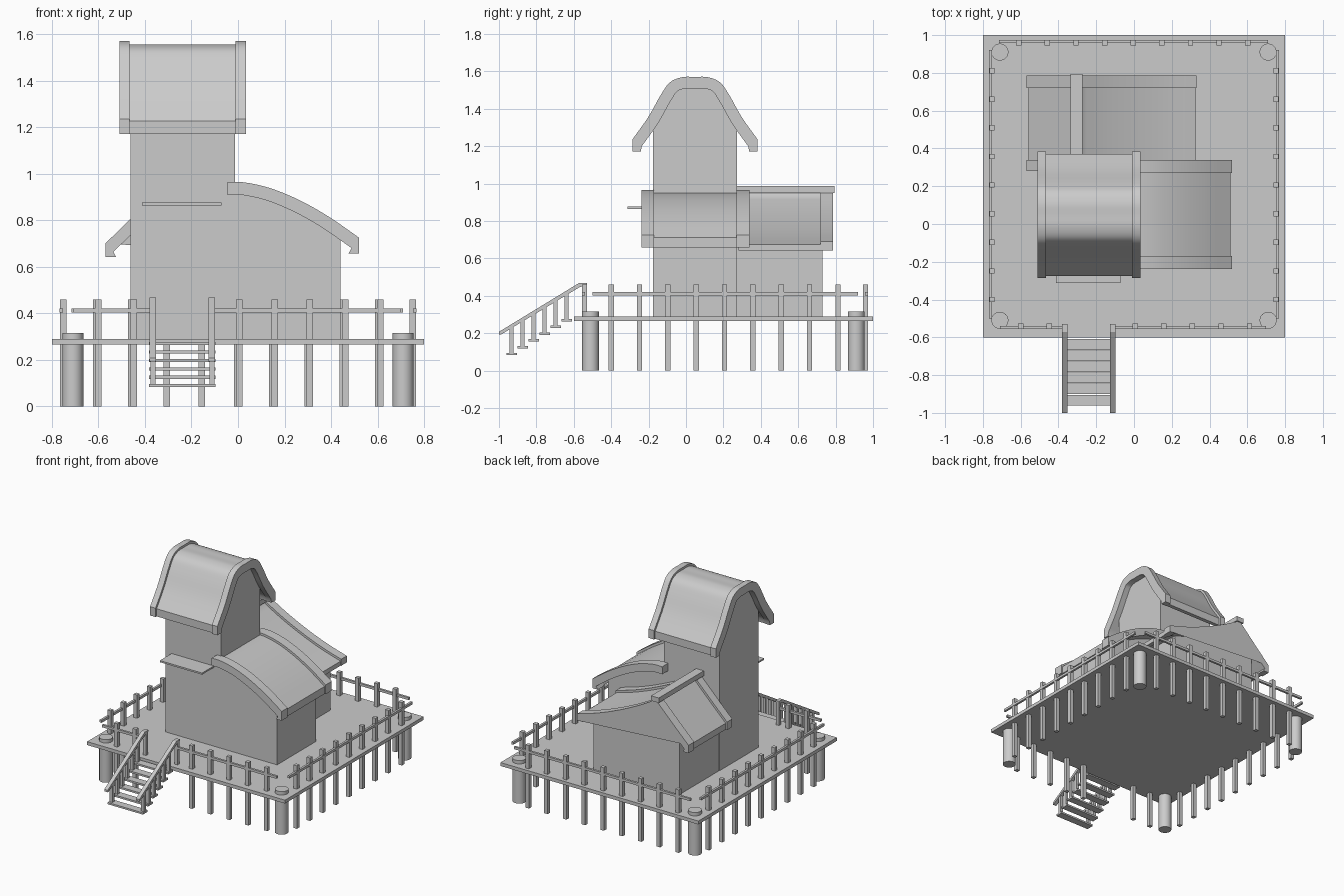
import bpy, bmesh, math
from mathutils import Vector

if "Cube" in bpy.data.objects:
    bpy.data.objects.remove(bpy.data.objects["Cube"])

mat = bpy.data.materials.new("plain_grey")
mat.diffuse_color = (0.6, 0.6, 0.6, 1)
mat.use_nodes = True
mat.node_tree.nodes["Principled BSDF"].inputs["Base Color"].default_value = mat.diffuse_color


def finish(name, bm, smooth=False):
    bmesh.ops.recalc_face_normals(bm, faces=bm.faces)
    me = bpy.data.meshes.new(name)
    bm.to_mesh(me)
    bm.free()
    me.materials.append(mat)
    if smooth:
        me.shade_smooth()
        me.set_sharp_from_angle(angle=math.radians(30))
    ob = bpy.data.objects.new(name, me)
    bpy.context.collection.objects.link(ob)
    return ob


def prism(name, pts, axis, a, b, smooth=False):
    """Extrude a (u, z) outline along 'x' (u = y) or 'y' (u = x)."""
    bm = bmesh.new()
    rings = []
    for w in (a, b):
        rings.append([bm.verts.new((w, u, z) if axis == 'x' else (u, w, z)) for u, z in pts])
    r, s = rings
    n = len(pts)
    bm.faces.new(r)
    bm.faces.new(s[::-1])
    for i in range(n):
        j = (i + 1) % n
        bm.faces.new((r[i], s[i], s[j], r[j]))
    return finish(name, bm, smooth)


def box(name, x0, x1, y0, y1, z0, z1):
    return prism(name, [(x0, z0), (x1, z0), (x1, z1), (x0, z1)], 'y', y0, y1)


def spline(pts, steps=5):
    """Catmull-Rom through the points."""
    p = [Vector(q) for q in pts]
    p = [2 * p[0] - p[1]] + p + [2 * p[-1] - p[-2]]
    out = []
    for i in range(1, len(p) - 2):
        a, b, c, d = p[i - 1:i + 3]
        for k in range(steps):
            t = k / steps
            out.append(0.5 * (2 * b + (c - a) * t + (2 * a - 5 * b + 4 * c - d) * t * t
                              + (3 * b - a - 3 * c + d) * t ** 3))
    return out + [p[-2]]


def offset(curve, d):
    """Move a left-to-right curve downwards along its normals."""
    out = []
    for i, p in enumerate(curve):
        t = (curve[min(i + 1, len(curve) - 1)] - curve[max(i - 1, 0)]).normalized()
        out.append(p + d * Vector((t.y, -t.x)))
    return out


def roof_outline(curve, d, t, left_low=None, right_low=None):
    """Roof section between offsets d and t, with dropped lips at the eaves."""
    top, low = offset(curve, d), offset(curve, t)
    pts = list(top)
    e = top[-1]
    if right_low:
        pts += [Vector((e.x, right_low)), Vector((e.x - 0.045 + d, right_low))]
    pts += low[::-1]
    e = top[0]
    if left_low:
        pts += [Vector((e.x + 0.045 - d, left_low)), Vector((e.x, left_low))]
    return pts


def wall_outline(curve, d, lo, hi, base, n=24):
    """Wall section whose top follows the underside of the roof curve."""
    c = offset(curve, d)
    pts = [(lo, base)]
    for i in range(n + 1):
        u = lo + (hi - lo) * i / n
        z = c[0].y if u < c[0].x else c[-1].y
        for p, q in zip(c, c[1:]):
            if p.x <= u <= q.x and q.x > p.x:
                z = p.y + (q.y - p.y) * (u - p.x) / (q.x - p.x)
                break
        pts.append((u, z))
    return pts + [(hi, base)]


def roof(name, curve, axis, ends, trims, left_low, right_low, t=0.055):
    prism(name, roof_outline(curve, 0.016, t - 0.004, left_low, right_low), axis, *ends, smooth=True)
    for i, tr in enumerate(trims):
        prism(f"{name}_trim_{i}", roof_outline(curve, 0, t, left_low, right_low), axis, *tr, smooth=True)


# Deck
DECK = 0.29
box("deck", -0.8, 0.8, -0.6, 1.0, 0.265, DECK)

# Corner piles
for i, (x, y) in enumerate([(sx * 0.71, y) for sx in (-1, 1) for y in (-0.51, 0.91)]):
    bm = bmesh.new()
    bmesh.ops.create_cone(bm, cap_ends=True, segments=32, radius1=0.045, radius2=0.045, depth=0.315)
    bmesh.ops.translate(bm, verts=bm.verts, vec=(x, y, 0.1575))
    finish(f"corner_pile_{i}", bm, True)

# Fence posts running down to the ground
H = 0.014


def post(name, x, y, z0=0.0, z1=0.46):
    box(name, x - H, x + H, y - H, y + H, z0, z1)


for k in range(9):
    x = -0.61 + 0.1515 * k
    post(f"back_post_{k}", x, 0.96)
    if k not in (2, 3):
        post(f"front_post_{k}", x + 0.01, -0.542)
    for s in (-1, 1):
        post(f"side_post_{s}_{k}", s * 0.752, -0.4 + 0.1515 * k)

# Fence rails
R0, R1 = 0.402, 0.42
box("back_rail", -0.715, 0.71, 0.957, 0.973, R0, R1)
box("front_rail_left", -0.71, -0.366, -0.555, -0.539, R0, R1)
box("front_rail_right", -0.113, 0.70, -0.555, -0.539, R0, R1)
for s in (-1, 1):
    box(f"side_rail_{s}", s * 0.752, s * 0.768, -0.5, 0.92, R0, R1)

# Stairs: treads, balusters and sloping handrails
for k in range(6):
    y, z = -0.932 + 0.0588 * k, 0.082 + 0.0362 * k
    box(f"tread_{k}", -0.382, -0.097, y - 0.028, y + 0.028, z, z + 0.013)
    for s, x in enumerate((-0.366, -0.112)):
        top = 0.2 + (y + 1.0) * 0.585
        box(f"baluster_{s}_{k}", x - 0.011, x + 0.011, y - 0.011, y + 0.011, z, top)
for s, x in enumerate((-0.367, -0.112)):
    prism(f"handrail_{s}", [(-1.0, 0.192), (-0.99, 0.192), (-0.57, 0.445), (-0.53, 0.458),
                            (-0.53, 0.468), (-0.572, 0.468), (-1.0, 0.207)], 'x', x - 0.014, x + 0.014)
    box(f"stair_post_{s}", x - 0.012, x + 0.012, -0.556, -0.532, DECK, 0.46)

# Tower with a bell-shaped roof
half = [(-0.335, 1.235), (-0.25, 1.355), (-0.185, 1.47), (-0.135, 1.54), (-0.07, 1.568)]
bell = spline([(0.048 + u, z) for u, z in half] + [(0.048, 1.57)]
              + [(0.048 - u, z) for u, z in half[::-1]])
prism("tower_walls", wall_outline(bell, 0.04, -0.177, 0.273, 0.27), 'x', -0.463, -0.012)
roof("tower_roof", bell, 'x', (-0.466, -0.01), [(-0.51, -0.466), (-0.01, 0.034)], 1.17, 1.17, 0.062)

# Right wing with a rounded lean-to roof
arc = spline([(-0.046, 0.964), (0.03, 0.962), (0.14, 0.937), (0.264, 0.886), (0.39, 0.815), (0.52, 0.725)])
prism("right_wing_walls", wall_outline(arc, 0.04, -0.03, 0.44, 0.27), 'y', -0.177, 0.273)
roof("right_wing_roof", arc, 'y', (-0.17, 0.27), [(-0.238, -0.17), (0.27, 0.34)], None, 0.657)

# Rear wing with an uneven gable: short steep left slope, long sagging right slope
sag = [Vector((-0.57, 0.70)), Vector((-0.46, 0.807))] + spline(
    [(-0.305, 0.962), (-0.15, 0.875), (0.01, 0.80), (0.17, 0.738), (0.33, 0.69)])
prism("rear_wing_walls", wall_outline(sag, 0.04, -0.46, 0.237, 0.27), 'y', 0.26, 0.73)
roof("rear_wing_roof", sag, 'y', (0.34, 0.72), [(0.28, 0.34), (0.72, 0.785)], 0.642, 0.642, 0.05)
box("ridge_beam", -0.335, -0.273, 0.27, 0.793, 0.95, 0.986)

# Awning plank on the tower front
box("front_awning", -0.413, -0.072, -0.312, -0.17, 0.864, 0.876)
